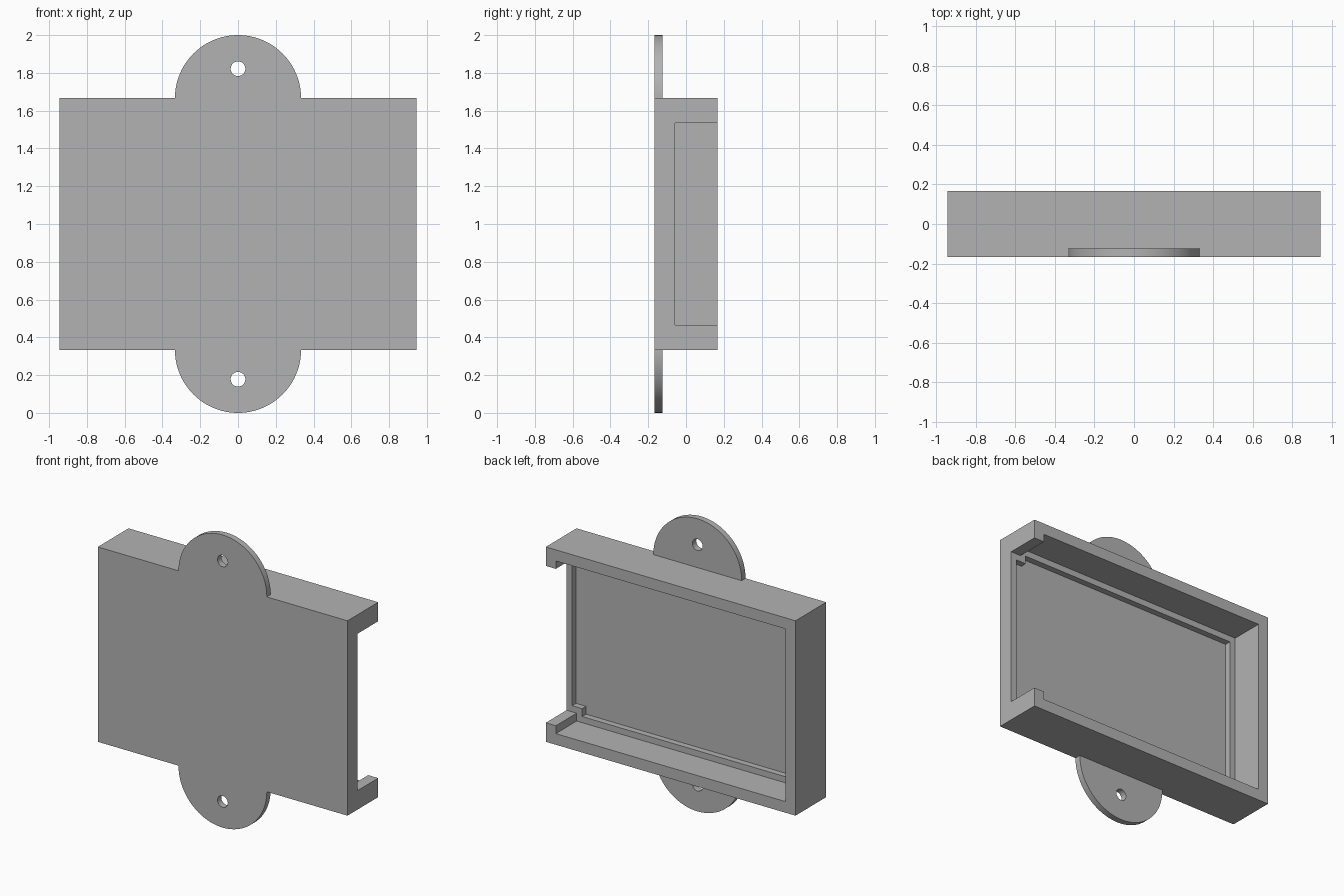
import bpy
import bmesh
from math import pi, cos, sin, radians

cube = bpy.data.objects.get("Cube")
if cube:
    bpy.data.objects.remove(cube, do_unlink=True)

GREY = (0.45, 0.45, 0.45, 1.0)
grey = bpy.data.materials.new("plain grey")
grey.use_nodes = True
grey.diffuse_color = GREY
grey.node_tree.nodes["Principled BSDF"].inputs["Base Color"].default_value = GREY

# Main sizes
HALF_W, HALF_D, HALF_H, MID = 0.944, 0.166, 0.666, 1.0
FRONT, BACK = -HALF_D, HALF_D
RIM, LIP, STEP = 0.076, 0.13, 0.042
LEDGE_Y = -0.059
TAB_R, HOLE_R, HOLE_OFFSET = 0.334, 0.039, 0.156


def extrude_profile(name, points, y0, y1):
    """Extrude an outline in the x-z plane from y0 to y1."""
    bm = bmesh.new()
    face = bm.faces.new([bm.verts.new((x, y0, z)) for x, z in points])
    result = bmesh.ops.extrude_face_region(bm, geom=[face])
    moved = [v for v in result["geom"] if isinstance(v, bmesh.types.BMVert)]
    bmesh.ops.translate(bm, verts=moved, vec=(0, y1 - y0, 0))
    bmesh.ops.recalc_face_normals(bm, faces=bm.faces)
    mesh = bpy.data.meshes.new(name)
    bm.to_mesh(mesh)
    bm.free()
    mesh.materials.append(grey)
    obj = bpy.data.objects.new(name, mesh)
    bpy.context.collection.objects.link(obj)
    return obj


def arc(radius, cz, start, end, steps):
    return [(radius * cos(start + (end - start) * i / steps),
             cz + radius * sin(start + (end - start) * i / steps))
            for i in range(steps + 1)]


def cut(target, cutter):
    """Subtract the cutter and remove it once applied."""
    mod = target.modifiers.new("cut", 'BOOLEAN')
    mod.operation, mod.solver, mod.object = 'DIFFERENCE', 'EXACT', cutter
    cutter.hide_render = True
    bpy.context.view_layer.objects.active = target
    bpy.ops.object.modifier_apply(modifier=mod.name)
    bpy.data.objects.remove(cutter, do_unlink=True)


def tray_outline(inset, end_x):
    """Rectangle with a narrower slot reaching out to end_x on the left side."""
    x = HALF_W - RIM - inset
    wide = HALF_H - RIM - inset
    slot = HALF_H - LIP - inset
    lower = [(-x, -wide), (x, -wide), (x, -slot), (end_x, -slot)]
    upper = [(px, -pz) for px, pz in reversed(lower)]
    return [(px, MID + pz) for px, pz in lower + upper]


# Open-backed tray with one open end and a stepped recess
body = extrude_profile("tray_body", [
    (-HALF_W, MID - HALF_H), (HALF_W, MID - HALF_H),
    (HALF_W, MID + HALF_H), (-HALF_W, MID + HALF_H)], FRONT, BACK)
cut(body, extrude_profile("cavity_cutter", tray_outline(0, HALF_W + 0.1),
                          LEDGE_Y, BACK + 0.1))
cut(body, extrude_profile("recess_cutter", tray_outline(STEP, HALF_W - STEP),
                          LEDGE_Y - STEP, BACK + 0.1))

# Half-round mounting tabs with screw holes
for name, side in (("top_tab", 1), ("bottom_tab", -1)):
    edge = MID + side * HALF_H
    tab = extrude_profile(name, arc(TAB_R, edge, 0, side * pi, 48),
                          FRONT, FRONT + STEP)
    hole = arc(HOLE_R, edge + side * HOLE_OFFSET, 0, 2 * pi, 32)[:-1]
    cut(tab, extrude_profile("hole_cutter", hole, FRONT - 0.1, FRONT + 0.2))
    bpy.ops.object.select_all(action='DESELECT')
    tab.select_set(True)
    bpy.context.view_layer.objects.active = tab
    bpy.ops.object.shade_smooth_by_angle(angle=radians(30))
